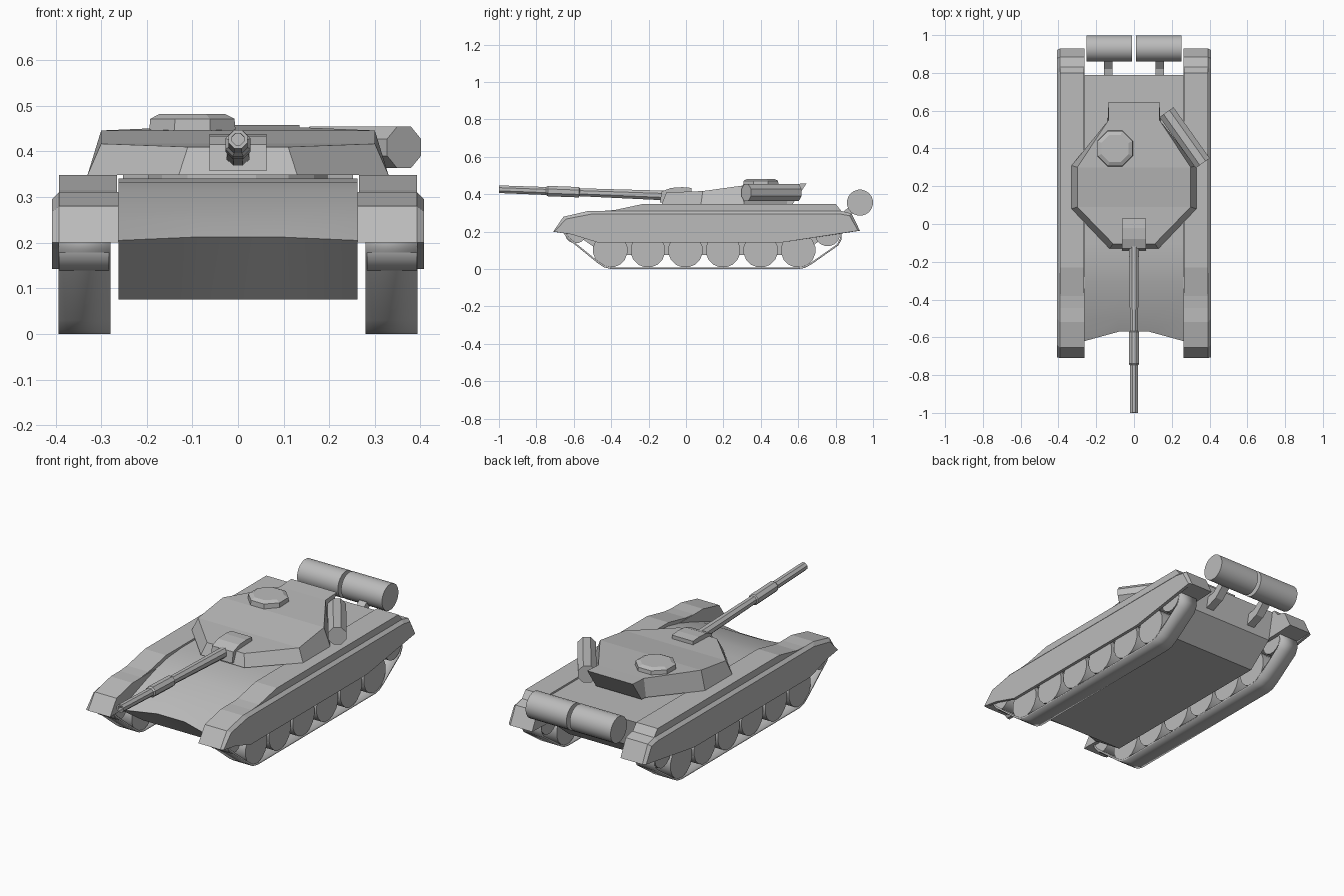
import bpy, bmesh, math
from mathutils import Vector

cube = bpy.data.objects.get("Cube")
if cube:
    bpy.data.objects.remove(cube, do_unlink=True)

# One grey paint for everything
paint = bpy.data.materials.new("plain grey")
paint.use_nodes = True
GREY = (0.5, 0.5, 0.5, 1)
paint.diffuse_color = GREY
paint.node_tree.nodes["Principled BSDF"].inputs["Base Color"].default_value = GREY


def finish(name, bm, smooth=None):
    bmesh.ops.recalc_face_normals(bm, faces=bm.faces)
    mesh = bpy.data.meshes.new(name)
    bm.to_mesh(mesh)
    bm.free()
    mesh.materials.append(paint)
    obj = bpy.data.objects.new(name, mesh)
    bpy.context.collection.objects.link(obj)
    if smooth:
        bpy.ops.object.select_all(action='DESELECT')
        obj.select_set(True)
        bpy.context.view_layer.objects.active = obj
        bpy.ops.object.shade_smooth_by_angle(angle=math.radians(smooth))
    return obj


def bridge(name, rings, smooth=None, caps=True):
    """Skin a list of equally long closed rings of 3D points."""
    bm = bmesh.new()
    loops = [[bm.verts.new(p) for p in ring] for ring in rings]
    n = len(loops[0])
    for a, b in zip(loops, loops[1:]):
        for i in range(n):
            j = (i + 1) % n
            bm.faces.new((a[i], a[j], b[j], b[i]))
    if caps:
        bm.faces.new(loops[0])
        bm.faces.new(loops[-1])
    return finish(name, bm, smooth)


def slab(name, sections, smooth=None, caps=True):
    """Loft side profiles (y, z) placed at given x."""
    return bridge(name, [[(x, y, z) for y, z in prof] for x, prof in sections],
                  smooth, caps)


def tube(name, start, end, stations, sides, smooth=None):
    """Turned shape: stations are (fraction along axis, radius)."""
    a, b = Vector(start), Vector(end)
    turn = (b - a).to_track_quat('Z', 'Y')
    rings = []
    for t, r in stations:
        ring = []
        for i in range(sides):
            ang = math.tau * (i + 0.5) / sides
            ring.append(a.lerp(b, t) + turn @ Vector((r * math.cos(ang), r * math.sin(ang), 0)))
        rings.append(ring)
    return bridge(name, rings, smooth)


# Hull with curved front plate and notched nose
def hull_profile(nose, nose_z):
    return [(nose, nose_z), (-0.5, 0.25), (-0.4, 0.285), (-0.31, 0.313),
            (-0.22, 0.332), (-0.1, 0.341), (0.79, 0.341), (0.76, 0.19),
            (0.62, 0.076), (-0.43, 0.076)]


outer, inner = hull_profile(-0.62, 0.205), hull_profile(-0.57, 0.213)
slab("hull", [(-0.262, outer), (-0.08, inner), (0.08, inner), (0.262, outer)], 25)

# Running gear and fenders, once per side
GUARD = [(-0.71, 0.2), (-0.655, 0.28), (-0.52, 0.311), (0.83, 0.311),
         (0.885, 0.297), (0.93, 0.205), (0.8, 0.2)]
BOX = [(-0.52, 0.305), (-0.38, 0.316), (-0.23, 0.348), (0.8, 0.348), (0.835, 0.305)]
SKIRT_IN = [(-0.71, 0.2), (-0.655, 0.28), (-0.52, 0.311), (0.83, 0.311), (0.885, 0.297),
            (0.93, 0.205), (0.51, 0.142), (-0.47, 0.142), (-0.61, 0.185)]
SKIRT_OUT = [(-0.705, 0.2), (-0.64, 0.268), (-0.5, 0.295), (0.82, 0.295), (0.875, 0.285),
             (0.92, 0.205), (0.51, 0.142), (-0.47, 0.142), (-0.61, 0.185)]
TRACK = [(-0.655, 0.215), (-0.65, 0.185), (-0.63, 0.16), (-0.47, 0.03), (-0.44, 0.01),
         (-0.4, 0.0), (0.6, 0.0), (0.635, 0.006), (0.67, 0.025), (0.815, 0.127),
         (0.832, 0.16), (0.83, 0.205), (0.8, 0.235), (-0.63, 0.235)]

for side, s in (("left", 1), ("right", -1)):
    slab(side + "_fender", [(s * 0.262, GUARD), (s * 0.392, GUARD)])
    slab(side + "_fender_box", [(s * 0.265, BOX), (s * 0.392, BOX)])
    slab(side + "_skirt", [(s * 0.392, SKIRT_IN), (s * 0.408, SKIRT_OUT)])
    track = slab(side + "_track", [(s * 0.279, TRACK), (s * 0.394, TRACK)], 40, False)
    wall = track.modifiers.new("thickness", 'SOLIDIFY')
    wall.thickness = 0.009
    wall.offset = -1
    for i in range(6):
        y = -0.405 + 0.201 * i
        tube(f"{side}_road_wheel_{i + 1}", (s * 0.283, y, 0.101), (s * 0.392, y, 0.101),
             [(0, 0.093), (1, 0.093)], 16, 30)
    for part, y, z, r in (("idler", -0.59, 0.195, 0.058), ("sprocket", 0.757, 0.19, 0.068)):
        tube(f"{side}_{part}", (s * 0.283, y, z), (s * 0.392, y, z), [(0, r), (1, r)], 16, 30)

    # Rear fuel drum and its bracket
    tube(side + "_fuel_drum", (s * 0.01, 0.93, 0.355), (s * 0.252, 0.93, 0.355),
         [(0, 0.07), (1, 0.07)], 20, 30)
    arm = [(0.76, 0.22), (0.84, 0.25), (0.895, 0.3), (0.87, 0.33), (0.82, 0.29), (0.77, 0.28)]
    slab(side + "_drum_bracket", [(s * 0.113, arm), (s * 0.158, arm)])

# Turret: sloped walls around a roof rising to the overhanging rear
BASE = [(0.13, -0.13, 0.348), (0.33, 0.08, 0.348), (0.33, 0.31, 0.348),
        (0.14, 0.54, 0.348), (0.135, 0.57, 0.348)]
RIM = [(0.11, -0.105, 0.41), (0.3, 0.09, 0.417), (0.3, 0.3, 0.446),
       (0.135, 0.55, 0.453), (0.135, 0.645, 0.458)]


def both(p):
    return [p, (-p[0], p[1], p[2])]


bm = bmesh.new()
low = [[bm.verts.new(p) for p in both(q)] for q in BASE]
top = [[bm.verts.new(p) for p in both(q)] for q in RIM]
for i in range(len(BASE) - 1):
    for k in (0, 1):
        bm.faces.new((low[i][k], low[i + 1][k], top[i + 1][k], top[i][k]))
    for row in (low, top):
        bm.faces.new((row[i][0], row[i + 1][0], row[i + 1][1], row[i][1]))
for i in (0, -1):
    bm.faces.new((low[i][0], low[i][1], top[i][1], top[i][0]))
finish("turret", bm)
tube("turret_ring", (0, 0.2, 0.33), (0, 0.2, 0.36), [(0, 0.2), (1, 0.2)], 16)

# Commander hatch
tube("hatch", (-0.1, 0.4, 0.43), (-0.1, 0.4, 0.482),
     [(0, 0.104), (0.8, 0.1), (1, 0.078)], 8)

# Gun mantlet and barrel with thicker middle sleeve
MANTLET = [(-0.14, 0.357), (-0.13, 0.415), (-0.08, 0.434), (-0.02, 0.438),
           (0.03, 0.434), (0.03, 0.357)]
slab("mantlet", [(-0.063, MANTLET), (0.063, MANTLET)])
tube("gun_barrel", (0, -0.1, 0.393), (0, -1, 0.427),
     [(0, 0.028), (0.52, 0.023), (0.525, 0.03), (0.71, 0.03), (0.72, 0.023),
      (1, 0.022), (1, 0.014), (0.97, 0.014)], 8)

# Stowed tube on the turret's left rear
tube("stowage_tube", (0.364, 0.322, 0.409), (0.172, 0.592, 0.409), [(0, 0.049), (1, 0.049)], 8)
